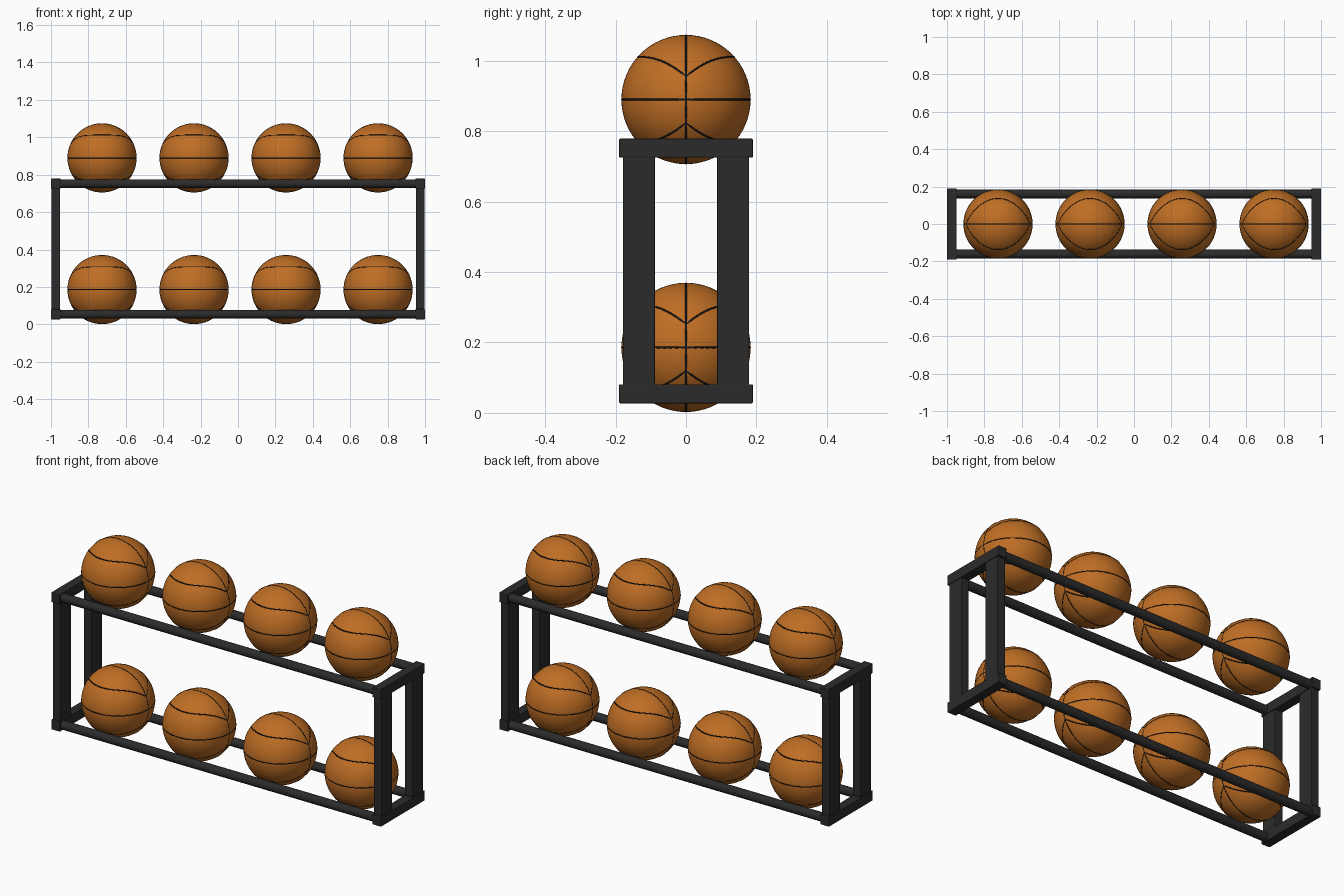
import bpy, bmesh
from math import sin, cos, pi, sqrt, exp, radians
from mathutils import Matrix, Vector

if "Cube" in bpy.data.objects:
    bpy.data.objects.remove(bpy.data.objects["Cube"])

R = 0.1835                       # ball radius
LEVELS = (0.054, 0.752)          # heights of the two rail tiers


def material(name, rgb):
    m = bpy.data.materials.new(name)
    m.diffuse_color = (*rgb, 1)
    m.use_nodes = True
    m.node_tree.nodes["Principled BSDF"].inputs["Base Color"].default_value = m.diffuse_color
    return m


ORANGE = material("orange_rubber", (0.52, 0.155, 0.018))
BLACK = material("black_seam", (0.006, 0.006, 0.006))
METAL = material("dark_metal", (0.024, 0.024, 0.024))


def add_object(name, mesh, loc=(0, 0, 0)):
    ob = bpy.data.objects.new(name, mesh)
    ob.location = loc
    bpy.context.collection.objects.link(ob)
    return ob


def box(name, loc, size, bevel=0.003):
    bm = bmesh.new()
    bmesh.ops.create_cube(bm, size=1, matrix=Matrix.Diagonal((*size, 1)))
    bmesh.ops.bevel(bm, geom=bm.edges[:], offset=bevel, segments=2,
                    profile=0.5, affect='EDGES')
    me = bpy.data.meshes.new(name)
    bm.to_mesh(me)
    bm.free()
    me.materials.append(METAL)
    return add_object(name, me, loc)


def rail(name, loc, radius, length):
    bm = bmesh.new()
    bmesh.ops.create_cone(bm, cap_ends=True, segments=32, radius1=radius,
                          radius2=radius, depth=length,
                          matrix=Matrix.Rotation(pi / 2, 4, 'Y'))
    for f in bm.faces:
        f.smooth = len(f.verts) == 4
    me = bpy.data.meshes.new(name)
    bm.to_mesh(me)
    bm.free()
    me.materials.append(METAL)
    return add_object(name, me, loc)


def seam_tube(bm, points, sides=6):
    """Closed thin tube lying in the ball surface, wider where seams meet."""
    meets = [Vector((s * sqrt(R * R - z * z), 0, z))
             for s in (-1, 1) for z in (-0.066, 0, 0.066)]
    n = len(points)
    rings = []
    for i, p in enumerate(points):
        out = p.normalized()
        side = (points[(i + 1) % n] - points[i - 1]).cross(out).normalized()
        d = min((p - m).length for m in meets)
        r = 0.0032 * (1 + 1.3 * exp(-(d / 0.012) ** 2))
        c = out * (R - r + 0.0013)
        rings.append([bm.verts.new(c + r * (cos(t) * out + sin(t) * side))
                      for t in (2 * pi * k / sides for k in range(sides))])
    for i in range(n):
        a, b = rings[i], rings[(i + 1) % n]
        for k in range(sides):
            j = (k + 1) % sides
            f = bm.faces.new((a[k], a[j], b[j], b[k]))
            f.material_index = 1
            f.smooth = True


def curved_seam(sign, n=128):
    """Loop around the ball that dips to a point at each x end."""
    pts = []
    for i in range(n):
        a = 2 * pi * i / n
        s = abs((a + pi / 2) % pi - pi / 2) / (pi / 2)   # 0 at x ends, 1 at y
        z = 0.066 + 0.056 * (1 - (1 - s) ** 4)
        q = sqrt(R * R - z * z)
        pts.append(Vector((q * cos(a), q * sin(a), sign * z)))
    return pts


def ball_mesh():
    bm = bmesh.new()
    bmesh.ops.create_uvsphere(bm, u_segments=64, v_segments=32, radius=R,
                              matrix=Matrix.Rotation(pi / 2, 4, 'Y'))
    for f in bm.faces:
        f.smooth = True
    circle = [2 * pi * i / 96 for i in range(96)]
    seam_tube(bm, [Vector((R * cos(a), R * sin(a), 0)) for a in circle])
    seam_tube(bm, [Vector((R * cos(a), 0, R * sin(a))) for a in circle])
    for sign in (-1, 1):
        seam_tube(bm, curved_seam(sign))
    bmesh.ops.recalc_face_normals(bm, faces=bm.faces[:])
    me = bpy.data.meshes.new("ball")
    bm.to_mesh(me)
    bm.free()
    me.materials.append(ORANGE)
    me.materials.append(BLACK)
    return me


# Rack: end crossbars and long round rails on each tier
for tier, z in zip(("lower", "upper"), LEVELS):
    for end, sx in (("left", -1), ("right", 1)):
        box(f"{tier}_{end}_crossbar", (sx * 0.974, 0, z), (0.052, 0.38, 0.054))
    for face, sy in (("front", -1), ("back", 1)):
        rail(f"{tier}_{face}_rail", (0, sy * 0.161, z), 0.0235, 1.92)

# Rack: flat upright posts
for end, sx in (("left", -1), ("right", 1)):
    for face, sy in (("front", -1), ("back", 1)):
        box(f"{end}_{face}_post", (sx * 0.974, sy * 0.134, sum(LEVELS) / 2),
            (0.046, 0.091, LEVELS[1] - LEVELS[0] - 0.02), 0.002)

# Balls: four per tier
BALL = ball_mesh()
for tier, z in (("lower", 0.186), ("upper", 0.89)):
    for i in range(4):
        add_object(f"{tier}_ball_{i + 1}", BALL, (-0.727 + 0.492 * i, 0, z))
